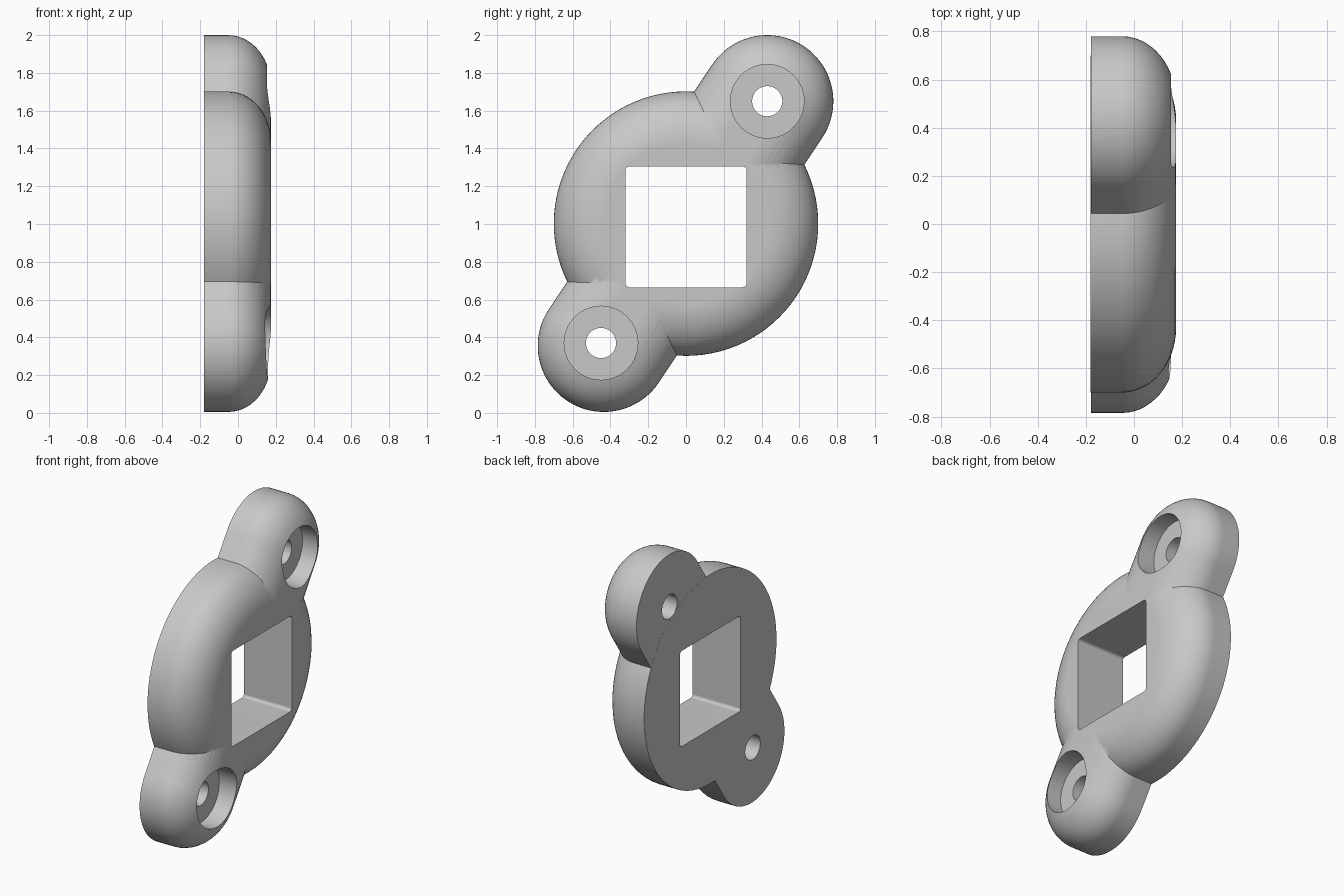
import bpy
import bmesh
import math

cube = bpy.data.objects.get("Cube")
if cube:
    bpy.data.objects.remove(cube, do_unlink=True)

grey = bpy.data.materials.new("light grey")
grey.use_nodes = True
colour = (0.58, 0.58, 0.58, 1)
grey.diffuse_color = colour
grey.node_tree.nodes["Principled BSDF"].inputs["Base Color"].default_value = colour

BACK, FRONT = -0.18, 0.175
LOWER, UPPER = (-0.435, 0.355), (0.43, 1.65)   # screw lug centres (y, z)


def loft(name, rings):
    """Solid through matching rings of points, stacked along x."""
    bm = bmesh.new()
    loops = [[bm.verts.new(p) for p in ring] for ring in rings]
    n = len(loops[0])
    for low, high in zip(loops, loops[1:]):
        for i in range(n):
            j = (i + 1) % n
            bm.faces.new((low[i], low[j], high[j], high[i]))
    bm.faces.new(loops[0][::-1])
    bm.faces.new(loops[-1])
    bmesh.ops.recalc_face_normals(bm, faces=bm.faces)
    mesh = bpy.data.meshes.new(name)
    bm.to_mesh(mesh)
    bm.free()
    mesh.materials.append(grey)
    obj = bpy.data.objects.new(name, mesh)
    bpy.context.collection.objects.link(obj)
    return obj


def outline(x, corners, r, steps):
    """Ring at x with a rounded arc about each corner, counterclockwise."""
    pts = []
    k = len(corners)
    for i, (y, z) in enumerate(corners):
        py, pz = corners[i - 1]
        start = math.atan2(z - pz, y - py) - math.pi / 2
        for s in range(steps + 1 if k > 1 else steps):
            sweep = math.tau / k * s / steps
            a = start + sweep
            pts.append((x, y + r * math.cos(a), z + r * math.sin(a)))
    return pts


def rounded_body(name, corners, r, back, front, steps):
    """Plate with an elliptical rounded front edge."""
    wide, tall, arc = 0.27, 0.225, 14
    rings = [outline(back, corners, r, steps)]
    for i in range(arc + 1):
        a = math.pi / 2 * i / arc
        rings.append(outline(front - tall + tall * math.sin(a), corners,
                             r - wide * (1 - math.cos(a)), steps))
    return loft(name, rings)


def prism(name, corners, r, back, front, steps):
    return loft(name, [outline(x, corners, r, steps) for x in (back, front)])


def combine(target, tool, operation):
    mod = target.modifiers.new(operation, 'BOOLEAN')
    mod.operation = operation
    mod.solver = 'EXACT'
    mod.object = tool
    bpy.context.view_layer.objects.active = target
    bpy.ops.object.modifier_apply(modifier=mod.name)
    bpy.data.objects.remove(tool, do_unlink=True)


# Round plate joined with the long diagonal bar that forms both lugs
plate = rounded_body("mounting_plate", [(0, 1.002)], 0.70, BACK, FRONT, 96)
lugs = rounded_body("screw_lugs", [LOWER, UPPER], 0.35,
                    BACK + 0.0007, FRONT - 0.0007, 40)
combine(plate, lugs, 'UNION')

# Square opening with small rounded corners
h, mid, r = 0.30, 0.985, 0.02
square = [(-h, mid - h), (h, mid - h), (h, mid + h), (-h, mid + h)]
combine(plate, prism("square_cutter", square, r, -0.5, 0.5, 6), 'DIFFERENCE')

# Counterbored screw holes
for centre in ((-0.45, 0.37), (0.43, 1.65)):
    combine(plate, prism("counterbore_cutter", [centre], 0.195, 0.04, 0.5, 64), 'DIFFERENCE')
    combine(plate, prism("hole_cutter", [centre], 0.08, -0.5, 0.5, 40), 'DIFFERENCE')

# Smooth shading with crisp creases
bpy.ops.object.select_all(action='DESELECT')
plate.select_set(True)
bpy.context.view_layer.objects.active = plate
bpy.ops.object.shade_smooth_by_angle(angle=math.radians(30))
weighted = plate.modifiers.new("even shading", 'WEIGHTED_NORMAL')
weighted.keep_sharp = True
